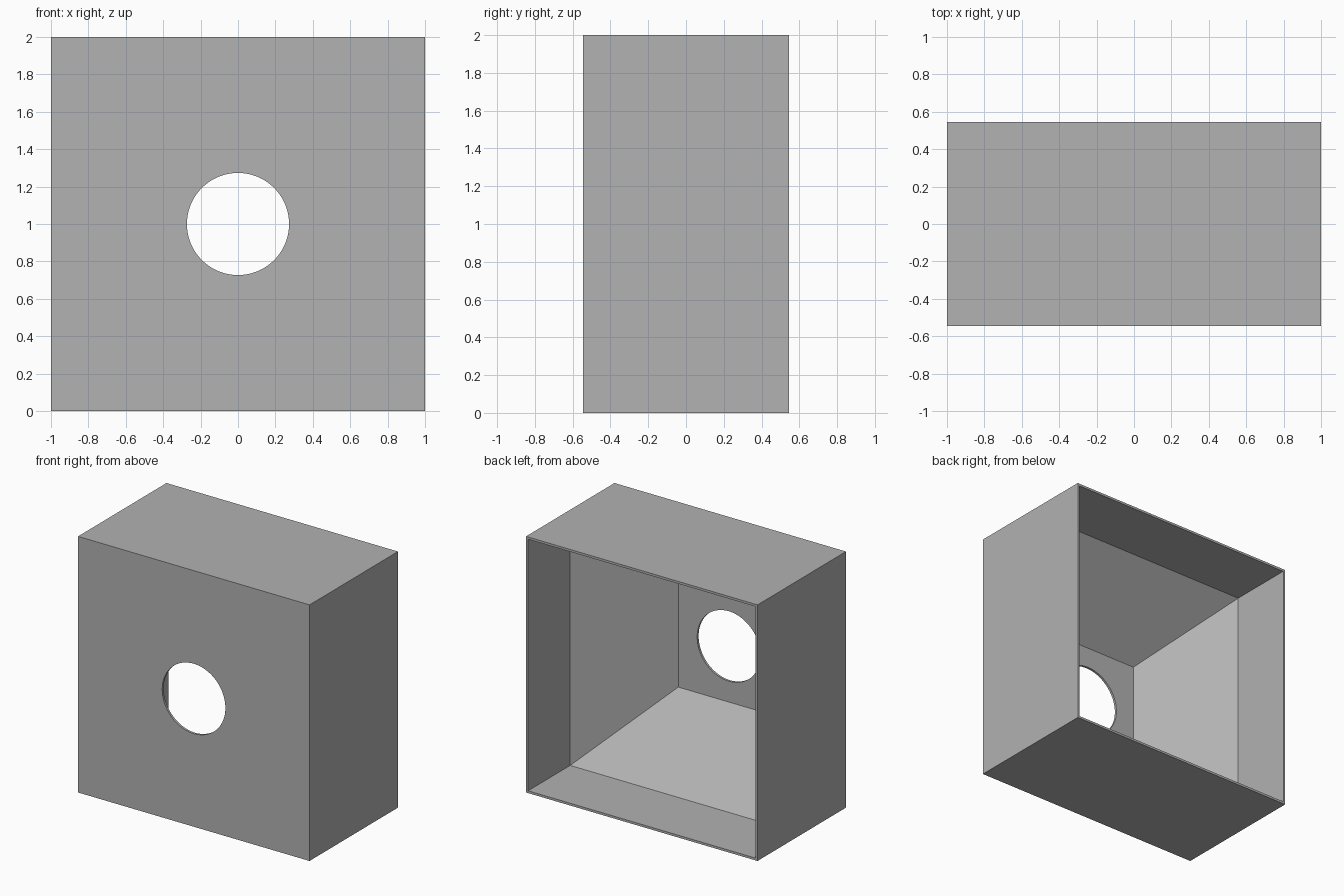
import bpy
import bmesh
import math

default = bpy.data.objects.get("Cube")
if default:
    bpy.data.objects.remove(default, do_unlink=True)

HALF_DEPTH = 0.5455
WALL = 0.018
HOLE_RADIUS = 0.273

grey = bpy.data.materials.new("plain_grey")
grey.use_nodes = True
colour = (0.445, 0.445, 0.445, 1)
grey.diffuse_color = colour
grey.node_tree.nodes["Principled BSDF"].inputs["Base Color"].default_value = colour


def square_ring(bm, half, y):
    corners = ((-1, -1), (1, -1), (1, 1), (-1, 1))
    return [bm.verts.new((sx * half, y, 1 + sz * half)) for sx, sz in corners]


# Housing: square rings from the front panel, round the back rim,
# along the straight inner walls and down the taper to the inner panel
profile = [
    (1.0, -HALF_DEPTH),
    (1.0, HALF_DEPTH),
    (1.0 - WALL, HALF_DEPTH),
    (1.0 - WALL, 0.027),
    (0.436, -HALF_DEPTH + WALL),
]
bm = bmesh.new()
rings = [square_ring(bm, half, y) for half, y in profile]
for a, b in zip(rings, rings[1:]):
    for i in range(4):
        j = (i + 1) % 4
        bm.faces.new((a[i], a[j], b[j], b[i]))
bm.faces.new(rings[0])
bm.faces.new(rings[-1])
bmesh.ops.recalc_face_normals(bm, faces=bm.faces)
mesh = bpy.data.meshes.new("tapered_housing")
bm.to_mesh(mesh)
bm.free()
mesh.materials.append(grey)
housing = bpy.data.objects.new("tapered_housing", mesh)
bpy.context.collection.objects.link(housing)

# Round opening through the front panel
bpy.ops.mesh.primitive_cylinder_add(
    vertices=96, radius=HOLE_RADIUS, depth=0.2,
    location=(0, -HALF_DEPTH, 1), rotation=(math.pi / 2, 0, 0))
cutter = bpy.context.object
cutter.name = "hole_cutter"
cutter.hide_render = True
cutter.data.materials.append(grey)

cut = housing.modifiers.new("front_hole", "BOOLEAN")
cut.operation = "DIFFERENCE"
cut.solver = "EXACT"
cut.object = cutter

bpy.ops.object.select_all(action="DESELECT")
housing.select_set(True)
bpy.context.view_layer.objects.active = housing
bpy.ops.object.modifier_apply(modifier=cut.name)
bpy.data.objects.remove(cutter, do_unlink=True)
bpy.ops.object.shade_smooth_by_angle(angle=math.radians(20))
